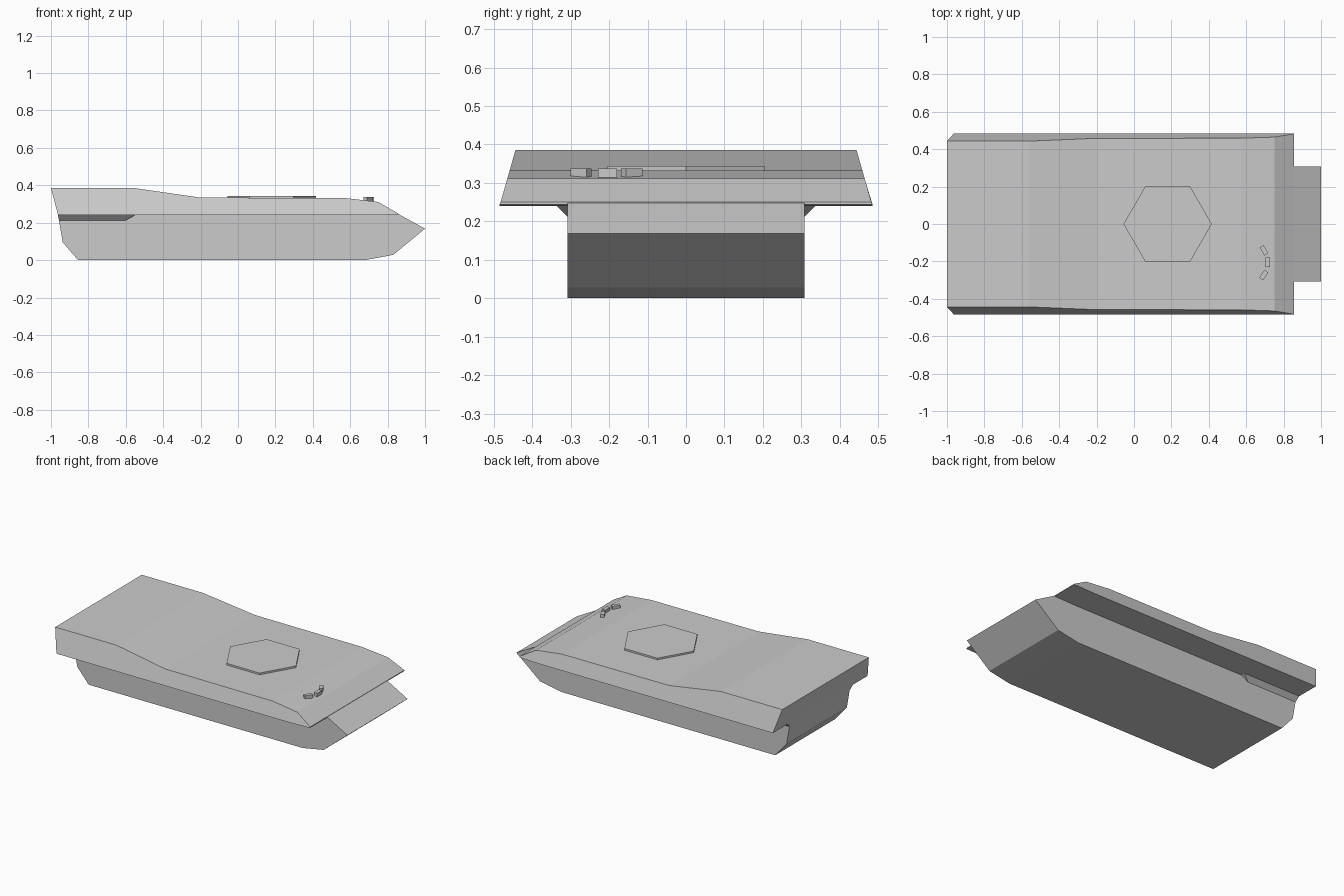
import bpy, bmesh, math
from mathutils import Matrix, Vector

if "Cube" in bpy.data.objects:
    bpy.data.objects.remove(bpy.data.objects["Cube"])


def make_object(name, bm):
    bmesh.ops.recalc_face_normals(bm, faces=bm.faces[:])
    mesh = bpy.data.meshes.new(name)
    bm.to_mesh(mesh)
    bm.free()
    ob = bpy.data.objects.new(name, mesh)
    bpy.context.collection.objects.link(ob)
    return ob


def loft(name, sections, closed=True):
    """Skin matching point rings and cap both ends."""
    bm = bmesh.new()
    rings = [[bm.verts.new(p) for p in s] for s in sections]
    n = len(rings[0])
    for a, b in zip(rings, rings[1:]):
        for i in range(n if closed else n - 1):
            j = (i + 1) % n
            bm.faces.new((a[i], a[j], b[j], b[i]))
    bm.faces.new(rings[0])
    bm.faces.new(rings[-1][::-1])
    return make_object(name, bm)


HULL_Y = 0.308
SIDE_Y = 0.485

# Lower hull: side profile, open on top where the upper body sits
profile = [(0.70, 0.24), (-0.962, 0.24), (-0.937, 0.095), (-0.855, 0.0),
           (0.68, 0.0), (0.83, 0.028), (1.0, 0.168), (0.855, 0.248)]
loft("lower_hull", [[(x, y, z) for x, z in profile] for y in (-HULL_Y, HULL_Y)], closed=False)
bm = bmesh.new()
a, b = profile[-2], profile[-1]

# Upper body: stations of bottom x, bottom z, top x, top z
stations = [(-0.962, 0.24, -1.0, 0.386), (-0.56, 0.24, -0.56, 0.386),
            (-0.2, 0.24, -0.2, 0.334), (0.57, 0.24, 0.57, 0.332),
            (0.70, 0.24, 0.75, 0.311), (0.855, 0.244, 0.855, 0.250)]
sections = []
for xb, zb, xt, zt in stations:
    yt = SIDE_Y - 0.286 * (zt - 0.24)
    half = [(xb, HULL_Y, zb), (xb, SIDE_Y, zb), (xt, yt, zt)]
    sections.append([(x, -y, z) for x, y, z in half] + half[::-1])
bm.free()
loft("upper_body", sections, closed=False)

# Rear corner fillets under the sponsons
for side, label in ((-1, "right"), (1, "left")):
    ends = [[(xt, side * HULL_Y, 0.241), (xt, side * 0.337, 0.241), (xb, side * HULL_Y, 0.212)]
            for xt, xb in ((-0.962, -0.957), (-0.55, -0.60))]
    loft("sponson_fillet_" + label, ends)

# Hexagonal turret ring plate
bm = bmesh.new()
bmesh.ops.create_cone(bm, cap_ends=True, segments=6, radius1=0.236, radius2=0.236, depth=0.02,
                      matrix=Matrix.Translation((0.18, 0, 0.334)) @ Matrix.Rotation(math.radians(30), 4, 'Z'))
# keep one corner pointing forward
tip = max(bm.verts, key=lambda v: v.co.x).co
if abs(tip.y) > 0.01:
    bmesh.ops.rotate(bm, verts=bm.verts[:], cent=Vector((0.18, 0, 0)),
                     matrix=Matrix.Rotation(math.radians(30), 3, 'Z'))
make_object("turret_plate", bm)

# Driver periscopes
for i, (x, y, angle) in enumerate(((0.695, -0.141, 30), (0.716, -0.204, 0), (0.694, -0.273, -35))):
    bm = bmesh.new()
    bmesh.ops.create_cube(bm, size=1, matrix=Matrix.Translation((x, y, 0.325))
                          @ Matrix.Rotation(math.radians(angle), 4, 'Z')
                          @ Matrix.Diagonal((0.024, 0.05, 0.024, 1)))
    make_object("periscope_%d" % (i + 1), bm)
